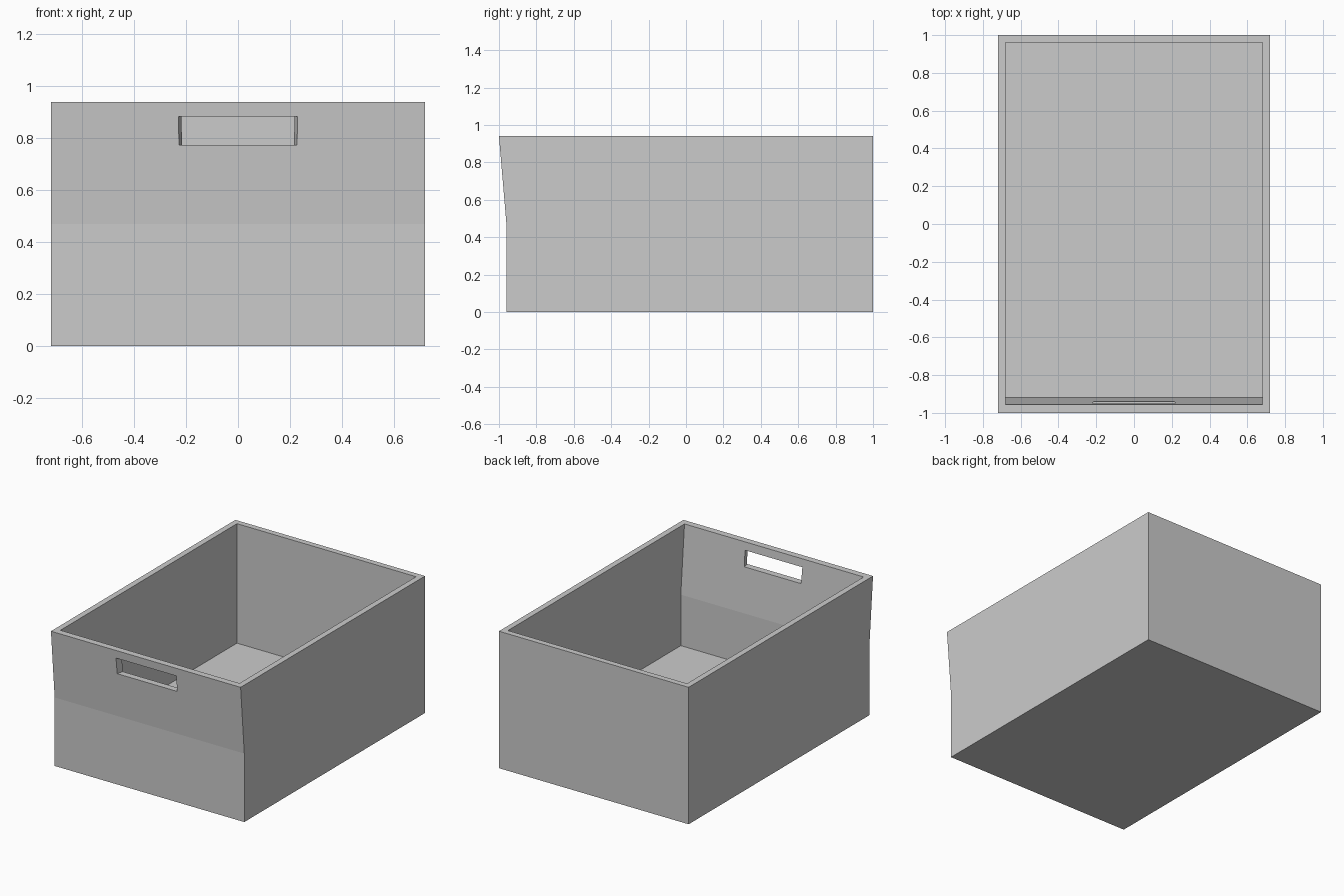
import bpy, bmesh

if "Cube" in bpy.data.objects:
    bpy.data.objects.remove(bpy.data.objects["Cube"])

HW = 0.72      # half width
H = 0.94       # height
T = 0.04       # wall thickness
KINK = 0.47    # height where the front starts leaning outward
FLOOR = 0.12   # top of the inside floor

grey = bpy.data.materials.new("plain grey")
grey.diffuse_color = (0.6, 0.6, 0.6, 1)
grey.use_nodes = True
grey.node_tree.nodes["Principled BSDF"].inputs["Base Color"].default_value = grey.diffuse_color


def loft(name, ring_a, ring_b):
    """Solid between two matching rings of points."""
    bm = bmesh.new()
    a = [bm.verts.new(p) for p in ring_a]
    b = [bm.verts.new(p) for p in ring_b]
    n = len(a)
    bm.faces.new(a)
    bm.faces.new(b[::-1])
    for i in range(n):
        bm.faces.new((a[i], b[i], b[(i + 1) % n], a[(i + 1) % n]))
    bmesh.ops.recalc_face_normals(bm, faces=bm.faces)
    me = bpy.data.meshes.new(name)
    bm.to_mesh(me)
    bm.free()
    me.materials.append(grey)
    ob = bpy.data.objects.new(name, me)
    bpy.context.collection.objects.link(ob)
    return ob


def side_prism(name, profile, half):
    """Extrude a (y, z) side profile across x."""
    return loft(name, [(-half, y, z) for y, z in profile],
                [(half, y, z) for y, z in profile])


def cut(target, cutter):
    """Subtract the cutter, apply the result, and remove the cutter."""
    cutter.hide_render = True
    mod = target.modifiers.new("cut", 'BOOLEAN')
    mod.operation = 'DIFFERENCE'
    mod.solver = 'EXACT'
    mod.object = cutter
    bpy.context.view_layer.objects.active = target
    bpy.ops.object.modifier_apply(modifier=mod.name)
    bpy.data.objects.remove(cutter, do_unlink=True)


# bin body with a leaning upper front
bin_body = side_prism("storage_bin", [(-0.96, 0), (1, 0), (1, H), (-1, H), (-0.96, KINK)], HW)

# inside space, continued above the rim along the same lean
over = 0.1
top_y = -0.955 - 0.04 * over / (H - KINK)
cut(bin_body, side_prism("cavity_cutter", [
    (-0.915, FLOOR), (1 - T, FLOOR), (1 - T, H + over),
    (top_y, H + over), (-0.915, KINK)], HW - T))


# handle slot, narrowing slightly towards the inside
def slot_ring(half, y):
    return [(-half, y, 0.775), (half, y, 0.775), (half, y, 0.885), (-half, y, 0.885)]


cut(bin_body, loft("handle_cutter", slot_ring(0.236, -1.02), slot_ring(0.21, -0.92)))
